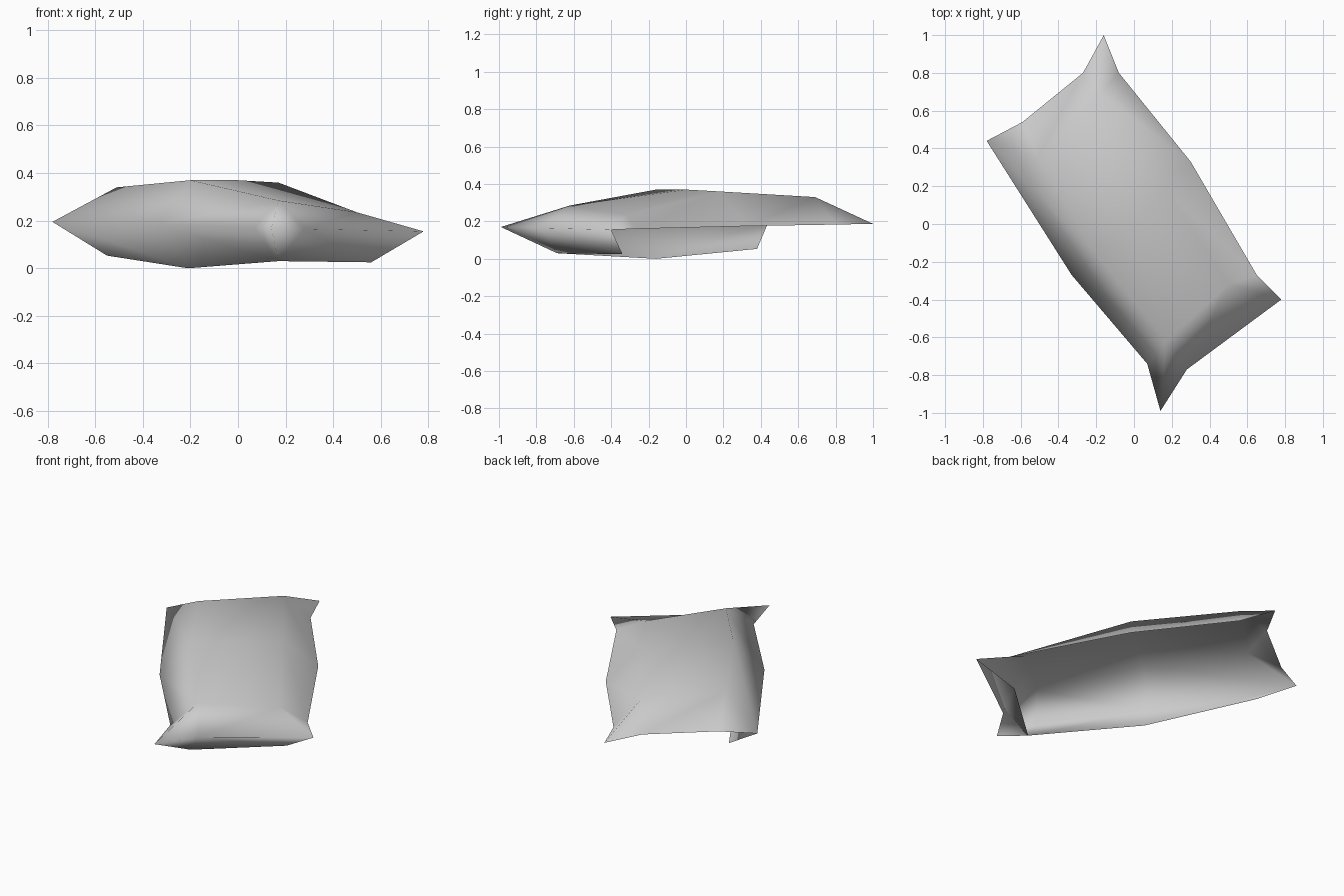
import bpy
import bmesh

default_cube = bpy.data.objects.get("Cube")
if default_cube:
    bpy.data.objects.remove(default_cube, do_unlink=True)

# One plain fabric colour
fabric = bpy.data.materials.new("grey_fabric")
fabric.use_nodes = True
colour = (0.6, 0.6, 0.6, 1)
fabric.diffuse_color = colour
fabric.node_tree.nodes["Principled BSDF"].inputs["Base Color"].default_value = colour

bm = bmesh.new()


def make_points(coordinates):
    """Create mesh vertices and return them as a list."""
    return [bm.verts.new(co) for co in coordinates]


def bridge(outer, inner):
    """Join two equally long rows; repeated points give triangles."""
    for i in range(len(outer) - 1):
        corners = [outer[i], outer[i + 1], inner[i + 1], inner[i]]
        bm.faces.new(list(dict.fromkeys(corners)))


# Seam: four pulled-out corner tips with pinched edges between them
seam = make_points([
    (-.16, 1, .187), (-.27, .8, .19), (-.59, .54, .195), (-.78, .44, .195),
    (-.33, -.27, .185), (.07, -.74, .17), (.14, -.99, .17), (.28, -.77, .165),
    (.78, -.4, .155), (.65, -.27, .16), (.3, .33, .175), (-.08, .8, .183)])
(back_tip, back_pinch, right_pinch, right_tip, right_side, front_pinch,
 front_tip, end_pinch, left_tip, left_pinch, left_side, rear_pinch) = seam

# Padded top: a raised rim around the crown
rim = make_points([
    (-.18, .69, .33), (-.51, .35, .34), (-.2, -.16, .37),
    (.17, -.62, .285), (.5, -.32, .235), (.17, .18, .36)])
top_back, top_right, top_mid_right, top_front, top_left, top_mid_left = rim
crown = bm.verts.new((0, 0, .37))

bridge(seam + [back_tip],
       [top_back, top_back, top_right, top_right, top_mid_right, top_front,
        top_front, top_front, top_left, top_left, top_mid_left, top_back,
        top_back])
for first, second in zip(rim, rim[1:] + rim[:1]):
    bm.faces.new((first, second, crown))

# Lower walls on the right side and front end; the underside is open
low_right, low_mid, low_front, low_left = make_points([
    (-.55, .38, .053), (-.21, -.16, 0), (.17, -.69, .03), (.56, -.34, .025)])
bridge([right_tip, right_side, front_pinch, front_tip, end_pinch, left_tip],
       [low_right, low_mid, low_front, low_front, low_front, low_left])

# Outward normals, soft shading
bmesh.ops.recalc_face_normals(bm, faces=bm.faces[:])
if crown.link_faces[0].normal.z < 0:
    bmesh.ops.reverse_faces(bm, faces=bm.faces[:])
for face in bm.faces:
    face.smooth = True

mesh = bpy.data.meshes.new("pillow")
bm.to_mesh(mesh)
bm.free()
mesh.materials.append(fabric)
pillow = bpy.data.objects.new("pillow", mesh)
bpy.context.collection.objects.link(pillow)
